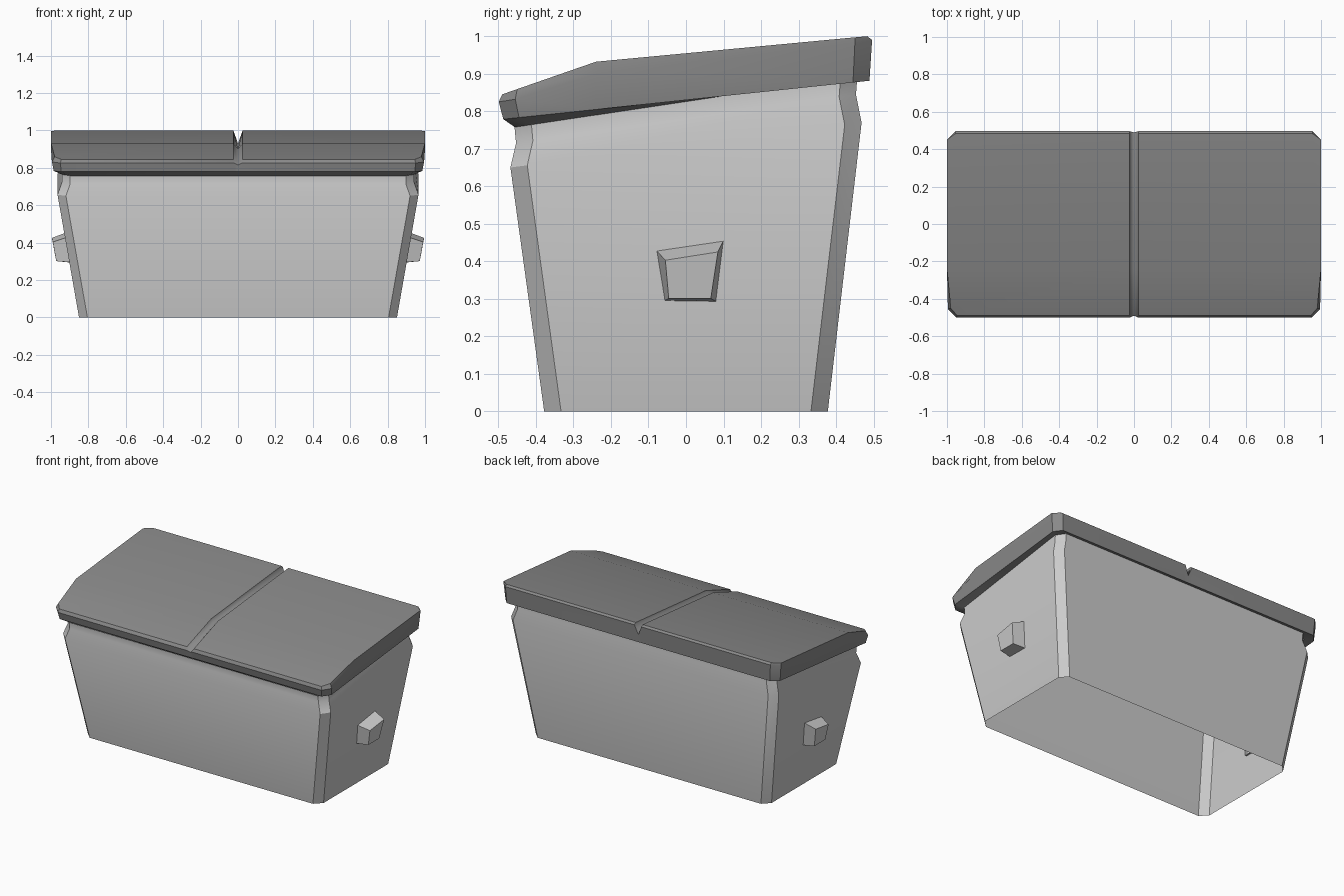
import bpy, bmesh
from mathutils import Vector

if "Cube" in bpy.data.objects:
    bpy.data.objects.remove(bpy.data.objects["Cube"])


def make(name, rows, closed, extra=(), inside=(0, 0, 0.5), mirror=True):
    """Bridge rows of equal length into an outward-facing shell."""
    bm = bmesh.new()
    vs = [[bm.verts.new(p) for p in row] for row in rows]
    n = len(rows[0])
    for r0, r1 in zip(vs, vs[1:]):
        for i in range(n if closed else n - 1):
            j = (i + 1) % n
            bm.faces.new((r0[i], r0[j], r1[j], r1[i]))
    for poly in extra:
        bm.faces.new([bm.verts.new(p) for p in poly])
    bmesh.ops.remove_doubles(bm, verts=bm.verts, dist=0.0005)
    bmesh.ops.recalc_face_normals(bm, faces=bm.faces)
    c = Vector(inside)
    if sum(f.normal.dot(f.calc_center_median() - c) * f.calc_area() for f in bm.faces) < 0:
        bmesh.ops.reverse_faces(bm, faces=bm.faces)
    me = bpy.data.meshes.new(name)
    bm.to_mesh(me)
    bm.free()
    ob = bpy.data.objects.new(name, me)
    bpy.context.collection.objects.link(ob)
    bpy.ops.object.select_all(action='DESELECT')
    ob.select_set(True)
    bpy.context.view_layer.objects.active = ob
    bpy.ops.object.shade_smooth_by_angle(angle=0.6)
    if mirror:
        m = ob.modifiers.new("mirror", 'MIRROR')
        m.merge_threshold = 0.0005
    return ob


def ring(hx, hy, c, z0, slope):
    """Chamfered rectangle whose height tilts along y."""
    pts = [(hx - c, -hy), (hx, -hy + c), (hx, hy - c), (hx - c, hy)]
    pts += [(-x, y) for x, y in reversed(pts)]
    return [(x, y, z0 + slope * y) for x, y in pts]


# Body: tapered bin with tilted shoulder and neck, open underneath
make("bin_body", [
    ring(0.85, 0.378, 0.045, 0, 0),
    ring(0.965, 0.468, 0.045, 0.71, 0.128),
    ring(0.942, 0.453, 0.045, 0.78, 0.143),
    ring(0.942, 0.457, 0.045, 0.826, 0.15),
], True, mirror=False)

# Lid half: rows run from centre front, around the side, to centre back
front_tip, crease_tip, back_tip = (0, -0.49, 0.815), (0, -0.24, 0.90), (0, 0.49, 0.93)
top = [front_tip, (0.025, -0.49, 0.845), (0.945, -0.49, 0.845), (0.98, -0.45, 0.859),
       (1, -0.24, 0.932), (1, 0.45, 0.997), (0.955, 0.483, 1), (0.025, 0.483, 1), back_tip]
rim = [front_tip, (0.02, -0.499, 0.825), (0.95, -0.499, 0.825), (0.995, -0.455, 0.832),
       (1, -0.24, 0.90), (1, 0.45, 0.98), (0.955, 0.496, 0.99), (0.025, 0.496, 0.99), back_tip]
low = [(x, y, 0.83 + 0.105 * y) for x, y in
       [(0, -0.487), (0.02, -0.487), (0.945, -0.487), (0.985, -0.445), (0.985, -0.24),
        (0.99, 0.445), (0.95, 0.489), (0.025, 0.489), (0, 0.489)]]
under = [(x, y, 0.825 + 0.15 * y) for x, y in
         [(0, -0.455), (0.02, -0.455), (0.895, -0.455), (0.94, -0.41), (0.94, -0.24),
          (0.94, 0.41), (0.895, 0.455), (0.025, 0.455), (0, 0.455)]]
lip = (0.025, -0.24, 0.932)
lid = make("lid", [top, rim, low, under], False, extra=[
    [top[1], top[2], top[3], top[4], lip],
    [lip, top[4], top[5], top[6], top[7]],
    [front_tip, top[1], lip, crease_tip],
    [crease_tip, lip, top[7], back_tip],
], inside=(0, 0, 0.8))
mat = bpy.data.materials.new("dark_grey")
mat.diffuse_color = (0.25, 0.25, 0.25, 1)
mat.use_nodes = True
mat.node_tree.nodes["Principled BSDF"].inputs["Base Color"].default_value = mat.diffuse_color
lid.data.materials.append(mat)

# Side lugs: wedge blocks on both end walls
base = [(0.91, -0.08, 0.43), (0.915, 0.10, 0.455), (0.89, 0.08, 0.293), (0.89, -0.057, 0.295)]
face = [(0.99, -0.055, 0.403), (0.995, 0.085, 0.425), (0.972, 0.066, 0.301), (0.972, -0.046, 0.301)]
make("side_lugs", [base, face], True, extra=[face], inside=(0.93, 0.01, 0.36))
